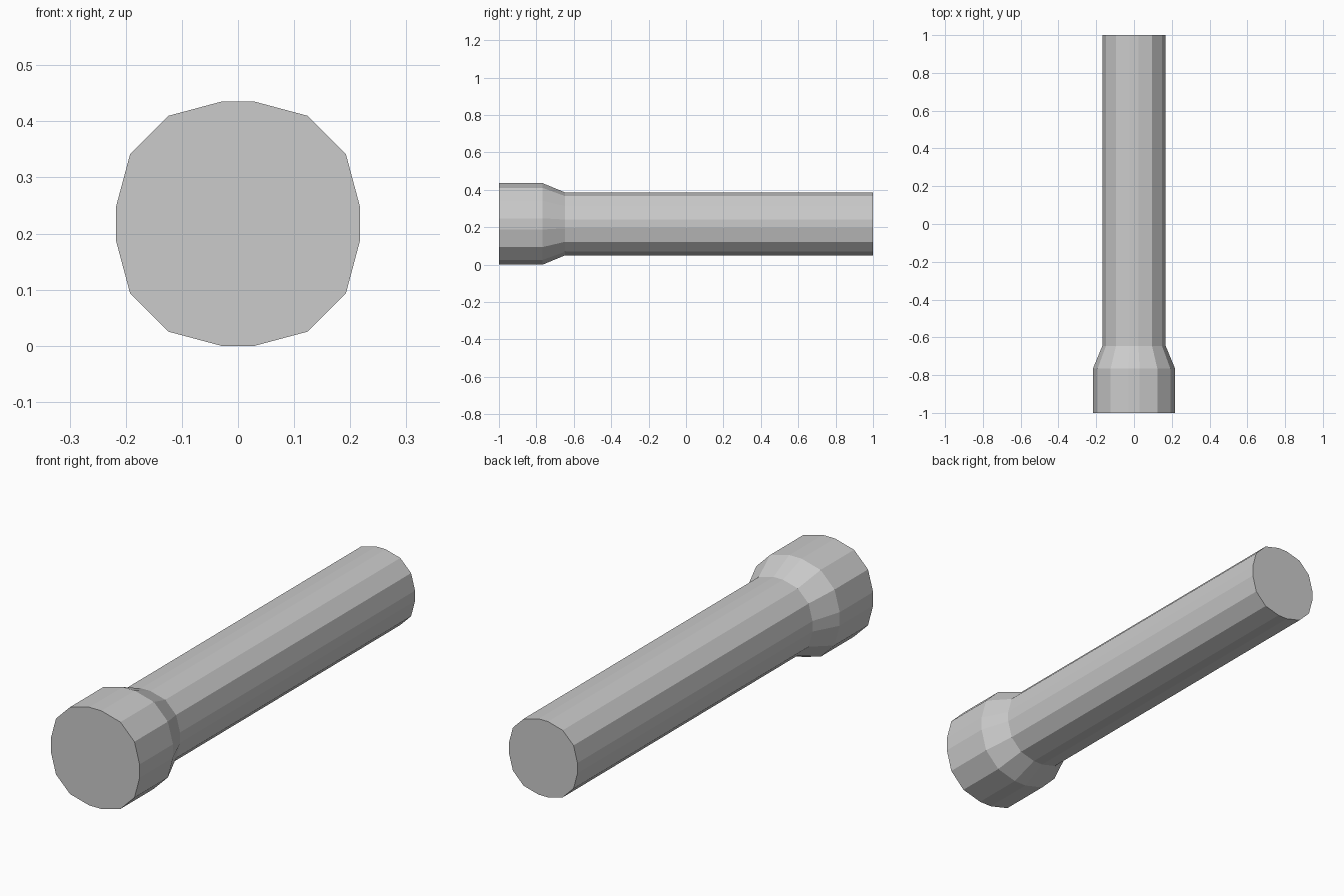
import bpy, bmesh
from math import cos, sin, radians

if "Cube" in bpy.data.objects:
    bpy.data.objects.remove(bpy.data.objects["Cube"])

HALF, RADIUS, CENTRE_Z = 0.2175, 0.1875, 0.2175


def rounded_square():
    """Square section with three-segment rounded corners, as (x, z) points."""
    flat = HALF - RADIUS
    points = []
    for corner in range(4):
        sx = 1 if corner in (0, 3) else -1
        sz = 1 if corner in (0, 1) else -1
        for step in range(4):
            a = radians(corner * 90 + step * 30)
            points.append((sx * flat + RADIUS * cos(a), sz * flat + RADIUS * sin(a)))
    return points


def loft(name, stations):
    """Sweep the section along y through (y, scale) stations and cap both ends."""
    bm = bmesh.new()
    rings = [[bm.verts.new((x * s, y, CENTRE_Z + z * s)) for x, z in rounded_square()]
             for y, s in stations]
    for a, b in zip(rings, rings[1:]):
        for i in range(len(a)):
            j = (i + 1) % len(a)
            bm.faces.new((a[i], a[j], b[j], b[i]))
    bm.faces.new(rings[0])
    bm.faces.new(rings[-1])
    bmesh.ops.recalc_face_normals(bm, faces=bm.faces)
    mesh = bpy.data.meshes.new(name)
    bm.to_mesh(mesh)
    bm.free()
    obj = bpy.data.objects.new(name, mesh)
    bpy.context.collection.objects.link(obj)
    return obj


# Wide head, tapered neck and long straight shaft in one piece
SHAFT = 0.168 / HALF
loft("flashlight_body", [(-1.0, 1.0), (-0.766, 1.0), (-0.646, SHAFT), (1.0, SHAFT)])
